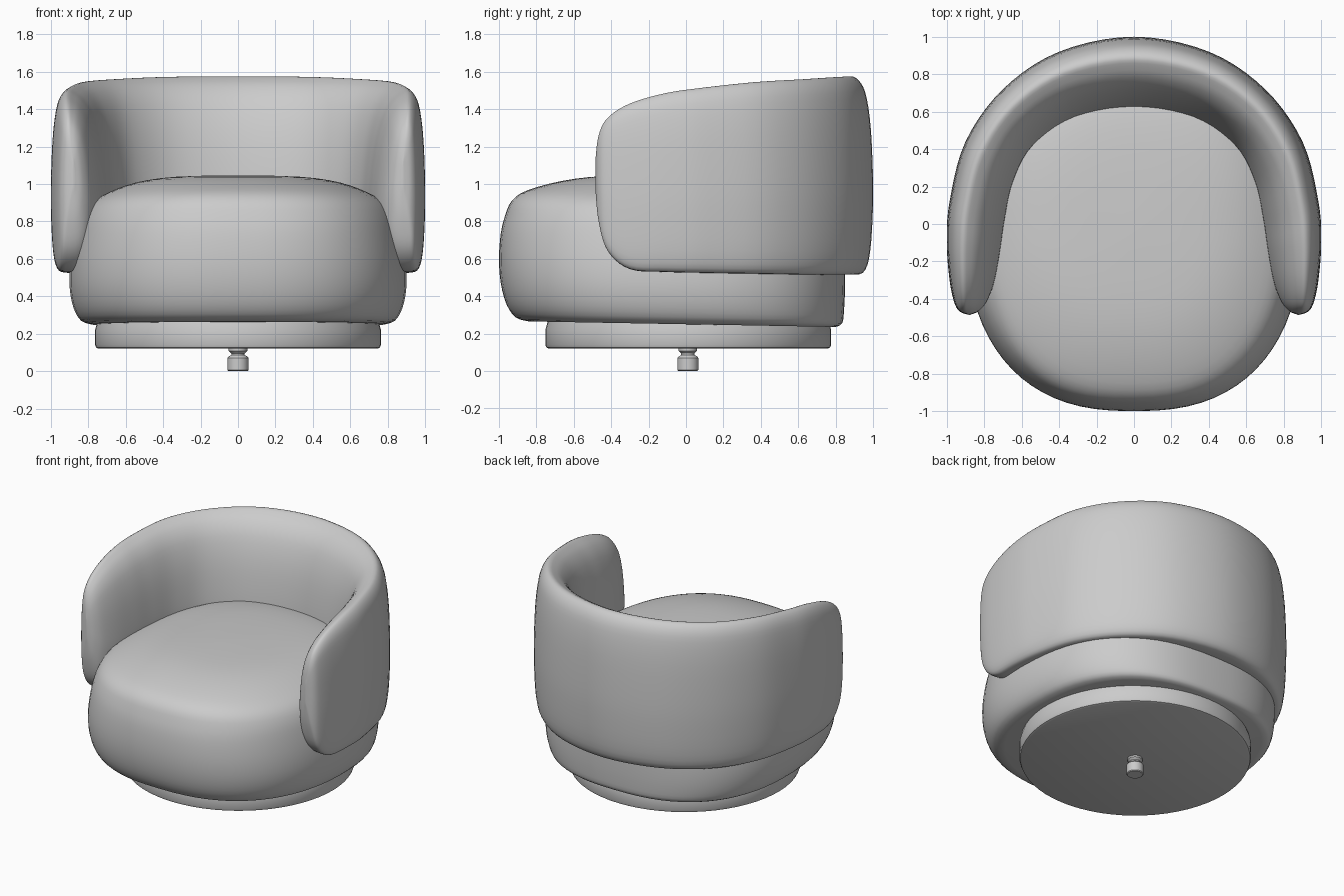
import bpy, bmesh
from math import sin, cos, pi, copysign

cube = bpy.data.objects.get("Cube")
if cube:
    bpy.data.objects.remove(cube, do_unlink=True)

fabric = bpy.data.materials.new("light grey")
fabric.use_nodes = True
grey = (0.6, 0.6, 0.6, 1)
fabric.diffuse_color = grey
fabric.node_tree.nodes["Principled BSDF"].inputs["Base Color"].default_value = grey


def smooth_path(points, steps, closed=False):
    """Catmull-Rom interpolation through tuples of any length."""
    count = len(points)
    pick = (lambda i: points[i % count]) if closed else (lambda i: points[max(0, min(count - 1, i))])
    result = []
    for i in range(count if closed else count - 1):
        quad = [pick(i + k) for k in (-1, 0, 1, 2)]
        for s in range(steps):
            t = s / steps
            result.append(tuple(
                0.5 * (2 * b + (c - a) * t + (2 * a - 5 * b + 4 * c - d) * t ** 2
                       + (3 * b - a - 3 * c + d) * t ** 3)
                for a, b, c, d in zip(*quad)))
    if not closed:
        result.append(points[-1])
    return result


def loft(name, rings, angle=50):
    """Skin closed rings of equal length, cap both ends and shade smooth."""
    bm = bmesh.new()
    rows = [[bm.verts.new(p) for p in ring] for ring in rings]
    n = len(rows[0])
    for low, high in zip(rows, rows[1:]):
        for i in range(n):
            j = (i + 1) % n
            bm.faces.new((low[i], low[j], high[j], high[i]))
    bm.faces.new(rows[0])
    bm.faces.new(rows[-1])
    bmesh.ops.remove_doubles(bm, verts=bm.verts, dist=0.0005)
    bmesh.ops.recalc_face_normals(bm, faces=bm.faces)
    mesh = bpy.data.meshes.new(name)
    bm.to_mesh(mesh)
    bm.free()
    mesh.materials.append(fabric)
    obj = bpy.data.objects.new(name, mesh)
    bpy.context.collection.objects.link(obj)
    bpy.ops.object.select_all(action="DESELECT")
    obj.select_set(True)
    bpy.context.view_layer.objects.active = obj
    bpy.ops.object.shade_smooth_by_angle(angle=angle * pi / 180)
    return obj


def oval(rx, front, back, z, power, sides=72):
    """Superellipse ring between a front and a back limit."""
    def bend(v):
        return copysign(abs(v) ** (2 / power), v)
    mid, ry = (front + back) / 2, (back - front) / 2
    return [(rx * bend(cos(a)), mid + ry * bend(sin(a)), z)
            for a in (2 * pi * i / sides for i in range(sides))]


def cushion_ring(row):
    """Seat ring that narrows to the front and leans slightly backward."""
    return [(x * (1 + .06 * min(y + .1, 0)), y, z - .018 * y)
            for x, y, z in oval(*row, 2.5)]


# Seat cushion: half width, front, back, height
seat_rows = [
    (.78, -.84, .80, .25), (.84, -.91, .835, .27), (.88, -.96, .845, .34),
    (.90, -.99, .85, .45), (.895, -1, .85, .58), (.87, -.99, .84, .72),
    (.84, -.965, .82, .82), (.79, -.93, .80, .895), (.70, -.85, .76, .95),
    (.55, -.66, .65, 1.005), (.35, -.43, .40, 1.035), (0, -.05, -.05, 1.045)]
loft("seat_cushion", [cushion_ring(row) for row in smooth_path(seat_rows, 3)])

# Wrapping backrest: outer x, outer y, inner x, inner y, bottom, top
half = [
    (0, 1, 0, .625, .515, 1.575), (.40, .92, .32, .57, .515, 1.572),
    (.70, .72, .54, .42, .515, 1.56), (.90, .44, .645, .23, .52, 1.545),
    (.985, .12, .69, .03, .525, 1.515), (1, -.10, .715, -.14, .53, 1.485),
    (.985, -.30, .745, -.30, .545, 1.43), (.96, -.42, .785, -.41, .64, 1.355),
    (.93, -.468, .83, -.465, .80, 1.26), (.885, -.485, .875, -.485, .98, 1.12)]
mirrored = [(-ox, oy, -ix, iy, lo, hi) for ox, oy, ix, iy, lo, hi in half[:0:-1]]
stations = smooth_path(mirrored + half, 5)

# Backrest section: share of thickness from outside, share of height
section = smooth_path([
    (.26, 0), (.11, .025), (.04, .12), (.005, .3), (0, .48), (.03, .73), (.09, .89),
    (.17, .965), (.29, 1), (.42, .985), (.58, .945), (.74, .865), (.88, .72),
    (.97, .53), (1, .34), (.9, .13), (.65, .02)], 3, closed=True)
loft("wraparound_backrest", [
    [(ox + (ix - ox) * t, oy + (iy - oy) * t, lo + (hi - lo) * h) for t, h in section]
    for ox, oy, ix, iy, lo, hi in stations])


def turned(name, profile, y, angle=40, sides=64):
    """Round part from radius and height pairs."""
    loft(name, [oval(r, y - r, y + r, z, 2, sides) for r, z in profile], angle)


# Plinth and swivel stem
turned("plinth", [(.745, .12), (.758, .125), (.764, .14), (.764, .22), (.75, .27)], .012)
turned("swivel_stem", [(.05, 0), (.056, .005), (.056, .07), (.05, .078), (.036, .085),
                       (.036, .095), (.05, .108), (.05, .13)], .01, 35, 24)
